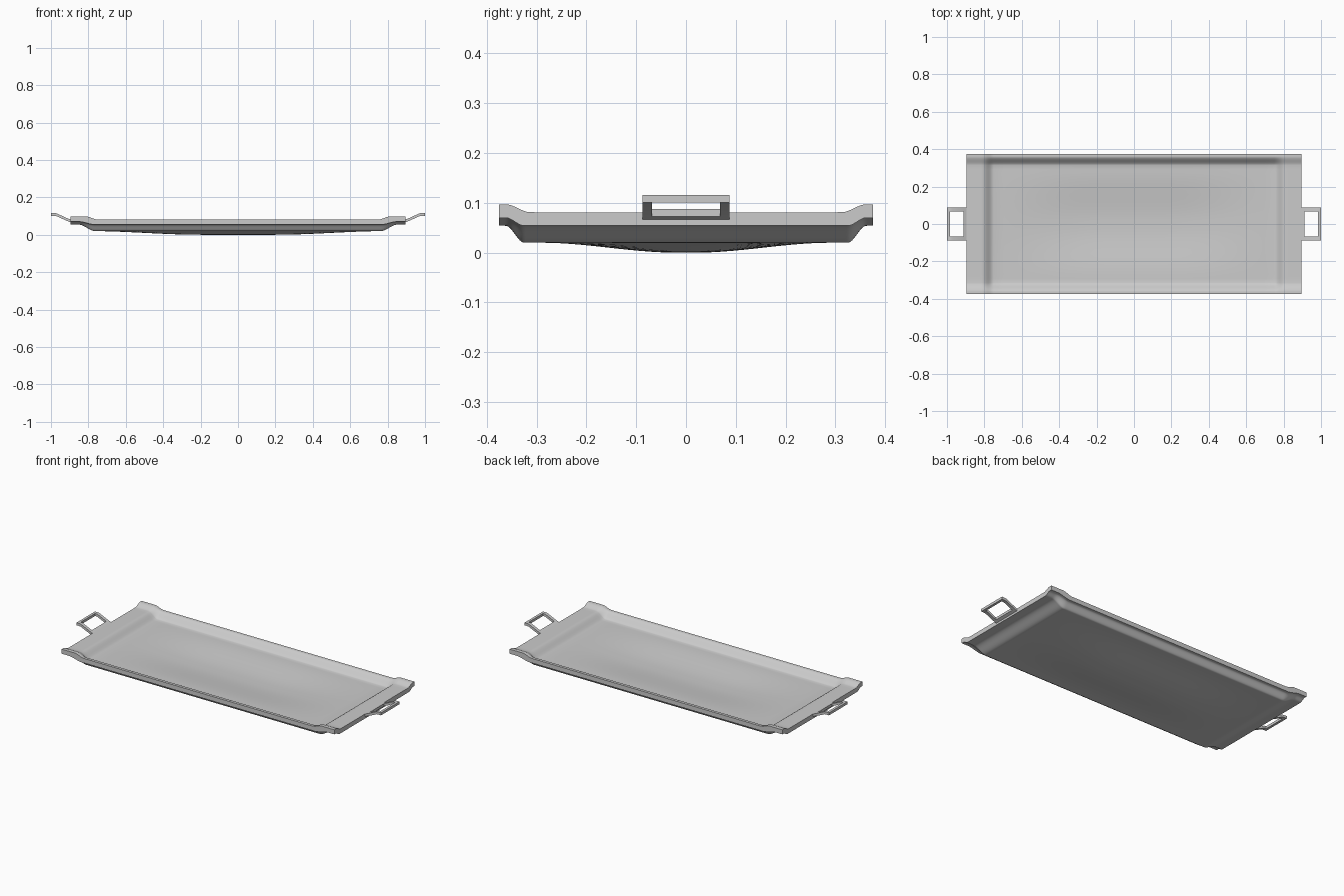
import bpy, bmesh, math

old = bpy.data.objects.get("Cube")
if old:
    bpy.data.objects.remove(old)

grey = bpy.data.materials.new("light grey metal")
grey.use_nodes = True
COLOUR = (0.6, 0.6, 0.6, 1)
grey.diffuse_color = COLOUR
grey.node_tree.nodes["Principled BSDF"].inputs["Base Color"].default_value = COLOUR

HALF_X, HALF_Y = 0.895, 0.375


def ramp(v, a, b):
    """Smooth rise from 0 at a to 1 at b."""
    t = min(max((v - a) / (b - a), 0), 1)
    return t * t * (3 - 2 * t)


def height(x, y, x_wall, y_wall):
    """Dished floor, raised walls and a further lift at the corners."""
    x, y = abs(x), abs(y)
    a, b = ramp(x, *x_wall), ramp(y, *y_wall)
    dish = 1 - (1 - ramp(x, 0.2, 0.8)) * (1 - ramp(y, 0.02, 0.29))
    return 0.02 * dish + 0.034 * (a + b) - 0.018 * a * b


def finish(bm, name):
    bmesh.ops.recalc_face_normals(bm, faces=bm.faces)
    mesh = bpy.data.meshes.new(name)
    bm.to_mesh(mesh)
    bm.free()
    obj = bpy.data.objects.new(name, mesh)
    bpy.context.collection.objects.link(obj)
    mesh.materials.append(grey)
    bpy.ops.object.select_all(action="DESELECT")
    obj.select_set(True)
    bpy.context.view_layer.objects.active = obj
    bpy.ops.object.shade_smooth_by_angle(angle=math.radians(50))
    return obj


def stations(wall_start, half):
    """Grid lines: coarse over the floor, fine over the wall."""
    side = [wall_start * i / 14 for i in range(1, 15)]
    side += [wall_start + (half - wall_start) * i / 16 for i in range(1, 17)]
    return [-v for v in reversed(side)] + [0] + side


# Tray: upper and lower skins joined by a square rim
xs, ys = stations(0.75, HALF_X), stations(0.315, HALF_Y)
bm = bmesh.new()
skins = []
for lift, x_wall, y_wall in ((0.0, (0.765, 0.85), (0.325, 0.362)),
                             (0.027, (0.75, 0.81), (0.312, 0.362))):
    skins.append([[bm.verts.new((x, y, height(x, y, x_wall, y_wall) + lift))
                   for y in ys] for x in xs])
nx, ny = len(xs), len(ys)
for g in skins:
    for i in range(nx - 1):
        for j in range(ny - 1):
            bm.faces.new((g[i][j], g[i + 1][j], g[i + 1][j + 1], g[i][j + 1]))
low, top = skins
for i in range(nx - 1):
    for j in (0, ny - 1):
        bm.faces.new((low[i][j], low[i + 1][j], top[i + 1][j], top[i][j]))
for j in range(ny - 1):
    for i in (0, nx - 1):
        bm.faces.new((low[i][j], low[i][j + 1], top[i][j + 1], top[i][j]))
finish(bm, "tray")

# Handles: bent square frames rising from both ends
PROFILE = [(0.88, 0.06), (0.912, 0.073), (0.972, 0.1), (0.985, 0.101), (1.0, 0.101)]
WIDTHS = [-0.087, -0.068, 0.068, 0.087]


def handle(side, name):
    bm = bmesh.new()
    rows = [[bm.verts.new((side * x, y, z)) for y in WIDTHS] for x, z in PROFILE]
    for i in range(len(PROFILE) - 1):
        for j in range(3):
            if j == 1 and i in (1, 2):
                continue  # the grip opening
            bm.faces.new((rows[i][j], rows[i + 1][j], rows[i + 1][j + 1], rows[i][j + 1]))
    # thicken straight up
    base = list(bm.faces)
    new = bmesh.ops.extrude_face_region(bm, geom=base, use_keep_orig=True)["geom"]
    bmesh.ops.translate(bm, vec=(0, 0, 0.015),
                        verts=[v for v in new if isinstance(v, bmesh.types.BMVert)])
    finish(bm, name)


handle(1, "left_handle")
handle(-1, "right_handle")
